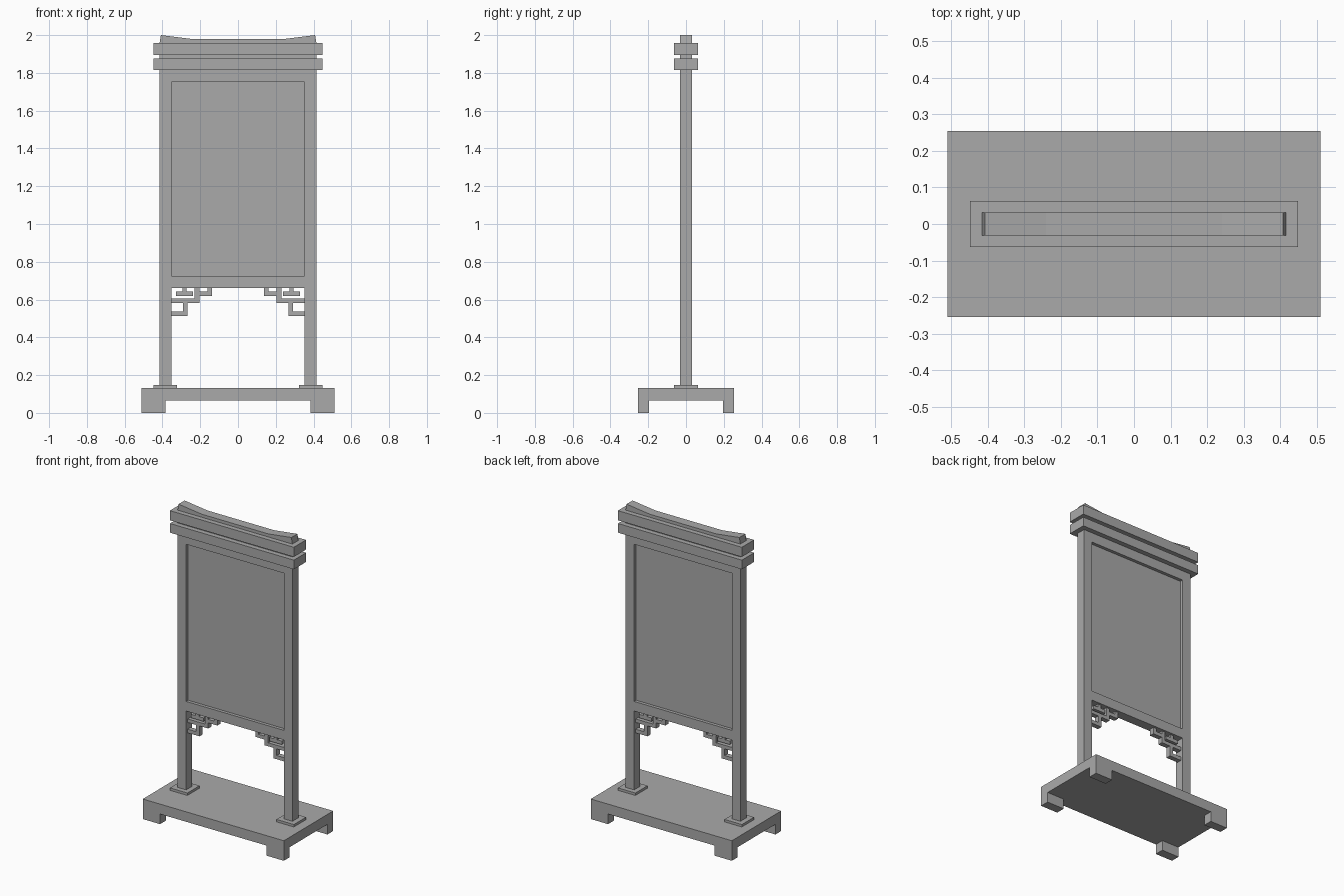
import bpy
import bmesh

cube = bpy.data.objects.get("Cube")
if cube:
    bpy.data.objects.remove(cube, do_unlink=True)

grey = bpy.data.materials.new("plain grey")
grey.use_nodes = True
colour = (0.4, 0.4, 0.4, 1)
grey.diffuse_color = colour
grey.node_tree.nodes["Principled BSDF"].inputs["Base Color"].default_value = colour


def prism(name, outline, depth):
    """Extrude an x-z outline symmetrically about y = 0."""
    bm = bmesh.new()
    face = bm.faces.new([bm.verts.new((x, -depth, z)) for x, z in outline])
    new = bmesh.ops.extrude_face_region(bm, geom=[face])["geom"]
    moved = [v for v in new if isinstance(v, bmesh.types.BMVert)]
    bmesh.ops.translate(bm, verts=moved, vec=(0, 2 * depth, 0))
    bmesh.ops.recalc_face_normals(bm, faces=bm.faces)
    mesh = bpy.data.meshes.new(name)
    bm.to_mesh(mesh)
    bm.free()
    mesh.materials.append(grey)
    obj = bpy.data.objects.new(name, mesh)
    bpy.context.collection.objects.link(obj)
    return obj


def box(name, x0, x1, z0, z1, depth, y=0):
    obj = prism(name, [(x0, z0), (x1, z0), (x1, z1), (x0, z1)], depth)
    obj.location.y = y
    return obj


FRAME = 0.031   # half depth of the frame
WIDE = 0.063    # half depth of the beams and post plates

# Base slab on four short feet
box("base_slab", -0.51, 0.51, 0.066, 0.131, 0.255)
for side, sx in (("left", 1), ("right", -1)):
    for end, sy in (("front", -1), ("back", 1)):
        xs = sorted((sx * 0.385, sx * 0.51))
        box(f"{end}_{side}_foot", *xs, 0, 0.066, 0.03, sy * 0.225)

    # Posts and their plates
    box(f"{side}_post_plate", *sorted((sx * 0.322, sx * 0.448)), 0.131, 0.147, WIDE)
    box(f"{side}_post", *sorted((sx * 0.353, sx * 0.415)), 0.147, 1.815, FRAME)

# Rails and recessed board
box("bottom_rail", -0.353, 0.353, 0.662, 0.725, FRAME)
box("top_rail", -0.353, 0.353, 1.752, 1.815, FRAME)
box("display_board", -0.353, 0.353, 0.725, 1.752, 0.01)

# Header beams with a narrow neck between
box("lower_beam", -0.448, 0.448, 1.815, 1.875, WIDE)
box("beam_neck", -0.415, 0.415, 1.875, 1.896, FRAME)
box("upper_beam", -0.448, 0.448, 1.896, 1.959, WIDE)

# Roof ridge with upturned ends
half = [(0.415, 1.959), (0.408, 2.0), (0.24, 1.979)]
prism("roof_ridge", half + [(-x, z) for x, z in reversed(half)], FRAME)

# Lattice brackets under the bottom rail: x range, z range
lattice = [
    (0.272, 0.295, 0.642, 0.662),
    (0.238, 0.328, 0.619, 0.642),
    (0.204, 0.229, 0.605, 0.662),
    (0.204, 0.353, 0.582, 0.605),
    (0.267, 0.291, 0.538, 0.582),
    (0.267, 0.353, 0.514, 0.538),
    (0.138, 0.204, 0.619, 0.642),
    (0.138, 0.161, 0.642, 0.662),
]
for side, sx in (("left", 1), ("right", -1)):
    for i, (x0, x1, z0, z1) in enumerate(lattice, 1):
        box(f"{side}_lattice_bar_{i}", *sorted((sx * x0, sx * x1)), z0, z1, 0.016)
